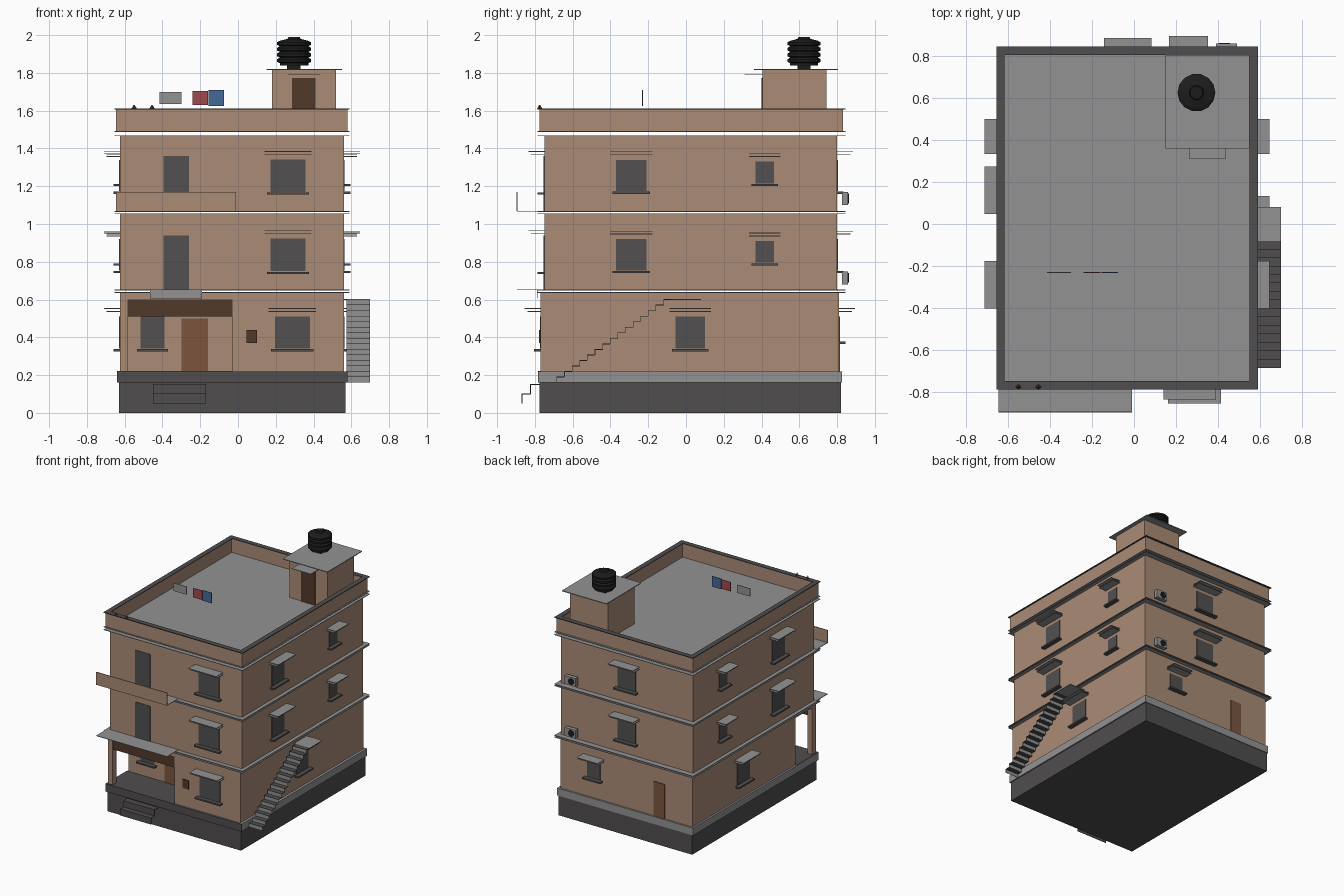
import bpy, bmesh, math

cube = bpy.data.objects.get("Cube")
if cube:
    bpy.data.objects.remove(cube, do_unlink=True)


def material(name, r, g, b):
    m = bpy.data.materials.new(name)
    m.use_nodes = True
    m.diffuse_color = (r, g, b, 1)
    m.node_tree.nodes["Principled BSDF"].inputs["Base Color"].default_value = (r, g, b, 1)
    return m


TAN = material("tan plaster", .40, .26, .18)
GREY = material("light concrete", .29, .29, .29)
DARK = material("dark concrete", .08, .075, .075)
GLASS = material("dark glass", .085, .08, .08)
WOOD = material("brown door", .20, .09, .048)
BROWN = material("dark brown", .085, .04, .023)
BLACK = material("black plastic", .012, .012, .012)
RED = material("red cloth", .36, .065, .07)
BLUE = material("blue cloth", .06, .14, .31)


def finish(name, bm, mat):
    mesh = bpy.data.meshes.new(name)
    bm.to_mesh(mesh)
    bm.free()
    mesh.materials.append(mat)
    ob = bpy.data.objects.new(name, mesh)
    bpy.context.collection.objects.link(ob)
    return ob


def box(name, x, y, z, mat):
    """Box from (low, high) pairs along each axis."""
    bm = bmesh.new()
    bmesh.ops.create_cube(bm, size=1)
    for v in bm.verts:
        v.co = [lo + (c + .5) * (hi - lo) for c, (lo, hi) in zip(v.co, (x, y, z))]
    return finish(name, bm, mat)


def sheet(name, x, y, z, mat, t=.004):
    return box(name, x, y, (z - t / 2, z + t / 2), mat)


# Outward direction and wall position of each facade
SIDES = {"front": ("y", -1, -.75), "back": ("y", 1, .80),
         "east": ("x", 1, .56), "west": ("x", -1, -.625)}


def on_wall(name, side, u, depth, z, mat, wall=None):
    """Box on a facade: u along the wall, depth measured outward."""
    axis, sign, base = SIDES[side]
    base = base if wall is None else wall
    d = sorted(base + sign * k for k in depth)
    return box(name, *((u, d) if axis == "y" else (d, u)), z, mat)


def window(name, side, u0, u1, z0, z1, wall=None, canopy=True):
    on_wall(name + "_pane", side, (u0, u1), (-.01, .004), (z0, z1), GLASS, wall)
    on_wall(name + "_sill", side, (u0 - .02, u1 + .02), (0, .035), (z0 - .015, z0 - .003), DARK, wall)
    if canopy:
        for i, z in enumerate((z1 + .025, z1 + .04)):
            on_wall(f"{name}_canopy_{i}", side, (u0 - .033, u1 + .033),
                    (0, .07 + .015 * i), (z, z + .004), GREY, wall)


# Base and plinth
box("base", (-.63, .57), (-.775, .82), (0, .16), DARK)
box("plinth", (-.64, .58), (-.78, .825), (.16, .22), GREY)
box("plinth_front", (-.64, .58), (-.784, -.779), (.16, .22), DARK)
sheet("porch_floor", (-.64, -.03), (-.784, -.51), .221, DARK)

# Ground floor with a recessed corner porch
box("ground_rear", (-.625, .56), (-.51, .81), (.22, .635), TAN)
box("ground_front", (-.03, .56), (-.77, -.51), (.22, .635), TAN)
box("porch_post", (-.625, -.585), (-.77, -.72), (.22, .60), TAN)
box("porch_header", (-.625, -.03), (-.77, -.51), (.60, .635), TAN)
box("porch_fascia", (-.585, -.03), (-.768, -.758), (.51, .60), BROWN)
box("porch_door", (-.30, -.16), (-.515, -.506), (.22, .50), WOOD)
box("meter_box", (.045, .10), (-.778, -.76), (.37, .44), BROWN)
box("back_door", (-.38, -.28), (.80, .815), (.22, .50), WOOD)
window("porch_window", "front", -.515, -.39, .34, .51, -.51, False)

# Upper floors, thin string courses in the joints
box("second_floor", (-.625, .56), (-.75, .80), (.65, 1.055), TAN)
box("third_floor", (-.625, .56), (-.75, .80), (1.065, 1.465), TAN)
for i, z in enumerate((.637, .650, 1.054, 1.066, 1.467, 1.49)):
    sheet(f"string_course_{i}", (-.655, .59), (-.785, .845), z, GREY)

# Parapet and coping, as four strips each
def ring(name, x, y, t, z, mat):
    for i, (a, b) in enumerate((((x[0], x[0] + t), y), ((x[1] - t, x[1]), y),
                                ((x[0] + t, x[1] - t), (y[0], y[0] + t)),
                                ((x[0] + t, x[1] - t), (y[1] - t, y[1])))):
        box(f"{name}_{i}", a, b, z, mat)


ring("parapet", (-.645, .58), (-.775, .83), .025, (1.49, 1.605), TAN)
ring("coping", (-.655, .59), (-.787, .845), .04, (1.605, 1.611), DARK)
sheet("roof_deck", (-.64, .575), (-.77, .825), 1.495, GREY)

# Facade windows repeated on both upper floors
for name, dz in (("second", 0), ("third", .42)):
    window(f"{name}_front_window", "front", .173, .357, .75 + dz, .922 + dz)
    window(f"{name}_back_window", "back", -.11, .05, .755 + dz, .92 + dz)
    for side in ("east", "west"):
        window(f"{name}_{side}_window", side, -.37, -.21, .755 + dz, .92 + dz)
        window(f"{name}_{side}_small_window", side, .367, .467, .795 + dz, .91 + dz)
    on_wall(f"{name}_balcony_door", "front", (-.395, -.26), (-.01, .004), (.65 + dz, .94 + dz), GLASS)
    sheet(f"{name}_balcony_slab", (-.645, -.01), (-.895, -.75), .652 + dz * .99, GREY)
    # Air conditioner with fan
    zc = .715 + dz
    box(f"{name}_air_conditioner", (.39, .49), (.825, .858), (zc - .034, zc + .034), GREY)
    bm = bmesh.new()
    bmesh.ops.create_cone(bm, cap_ends=True, segments=12, radius1=.026, radius2=.026, depth=.006)
    fan = finish(f"{name}_fan", bm, BLACK)
    fan.location = (.43, .859, zc)
    fan.rotation_euler.x = math.pi / 2
box("balcony_front", (-.645, -.01), (-.897, -.891), (1.07, 1.17), TAN)
box("porch_slab_edge", (-.465, -.19), (-.79, -.785), (.605, .65), GREY)

window("ground_front_window", "front", .195, .38, .34, .51, -.77)
window("ground_back_window", "back", .20, .32, .38, .51, .81)
window("ground_east_window", "east", -.055, .10, .34, .51)
window("ground_west_window", "west", .08, .24, .34, .51)

# Outside stair: open treads and risers, with a landing
STEPS, Y0, Z0 = 15, -.685, .16
run, rise = .605 / STEPS, .44 / STEPS
for i in range(STEPS):
    y, z = Y0 + i * run, Z0 + i * rise
    box(f"stair_riser_{i}", (.575, .70), (y, y + .003), (z, z + rise), GREY)
    sheet(f"stair_tread_{i}", (.575, .70), (y, y + run), z + rise, DARK)
sheet("stair_landing", (.56, .70), (-.08, .08), .60, GREY)

# Porch steps
for i in range(2):
    y, z = -.87 + i * .045, .10 + i * .05
    sheet(f"porch_step_{i}", (-.45, -.17), (y, y + .05), z, DARK)
    box(f"porch_step_riser_{i}", (-.45, -.17), (y, y + .004), (z - .05, z), DARK)

# Stair head house on the roof
box("stair_head", (.18, .52), (.405, .745), (1.49, 1.815), TAN)
sheet("stair_head_roof", (.15, .55), (.36, .805), 1.818, GREY, .006)
box("stair_head_door", (.285, .41), (.40, .41), (1.497, 1.772), BROWN)
sheet("stair_head_canopy", (.265, .435), (.31, .405), 1.79, GREY)

# Ribbed water tank turned from a profile
bm = bmesh.new()
profile = [(.0, 0), (.075, 0)]
for k in range(4):
    profile += [(.075, .012 + k * .03), (.09, .018 + k * .03), (.09, .032 + k * .03)]
profile += [(.075, .13), (.035, .14), (.03, .15), (0, .15)]
verts = [bm.verts.new((r, 0, h)) for r, h in profile]
edges = [bm.edges.new(p) for p in zip(verts, verts[1:])]
bmesh.ops.spin(bm, geom=verts + edges, cent=(0, 0, 0), axis=(0, 0, 1), angle=math.tau, steps=14)
bmesh.ops.remove_doubles(bm, verts=bm.verts, dist=.0005)
bmesh.ops.recalc_face_normals(bm, faces=bm.faces)
finish("water_tank", bm, BLACK).location = (.297, .625, 1.84)
box("tank_stand", (.26, .33), (.59, .66), (1.815, 1.845), BLACK)

# Washing on the roof
for name, x, z, mat in (("grey_cloth", (-.415, -.30), (1.635, 1.70), GREY),
                        ("red_cloth", (-.24, -.16), (1.63, 1.705), RED),
                        ("blue_cloth", (-.155, -.075), (1.625, 1.71), BLUE)):
    box(name, x, (-.232, -.228), z, mat)

# Small birds on the coping
for i, x in enumerate((-.55, -.455)):
    bm = bmesh.new()
    bmesh.ops.create_cone(bm, cap_ends=True, segments=4, radius1=.014, radius2=.002, depth=.02)
    finish(f"bird_{i}", bm, BROWN).location = (x, -.775, 1.621)
